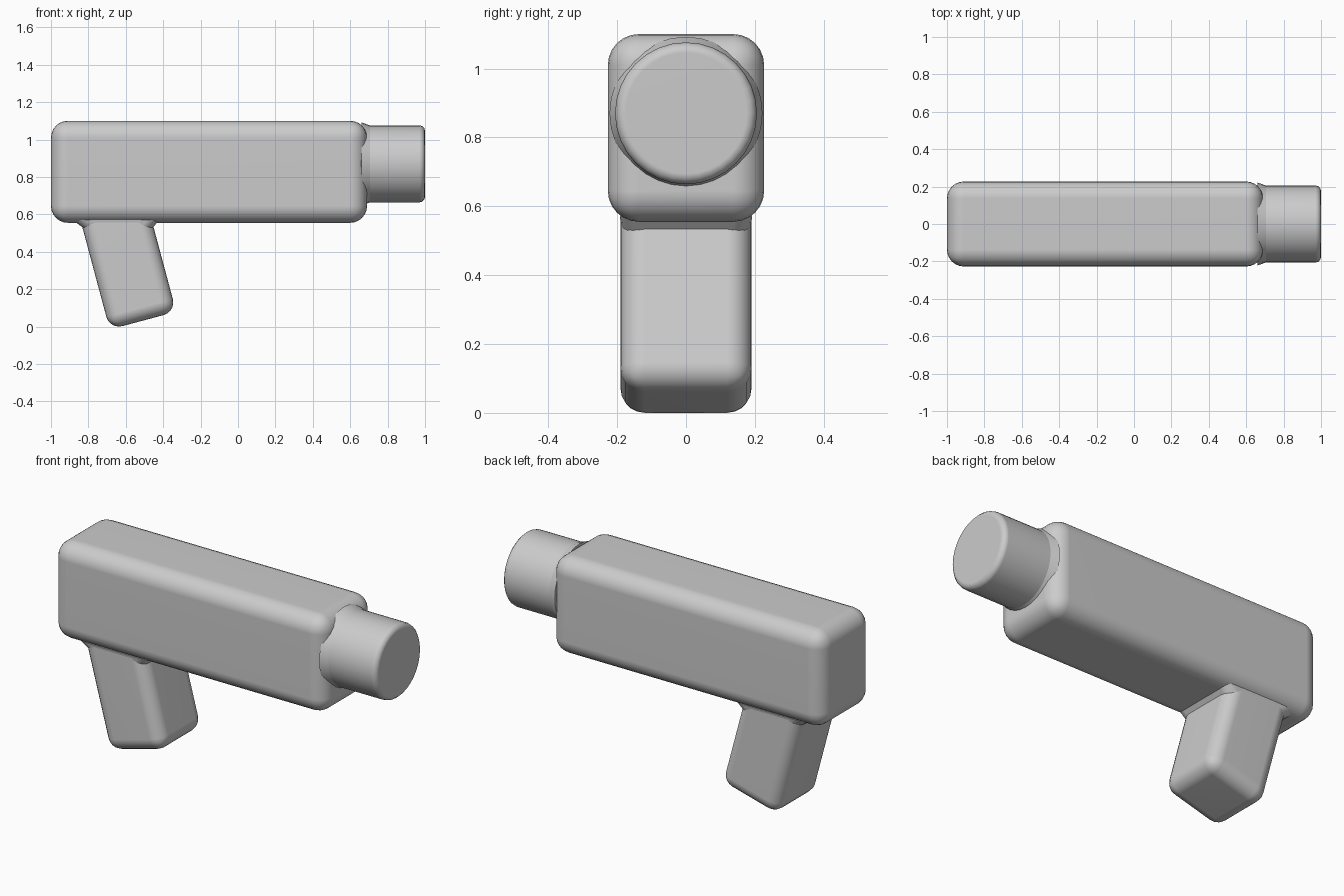
import bpy, bmesh, math
from mathutils import Matrix, Vector

cube = bpy.data.objects.get("Cube")
if cube:
    bpy.data.objects.remove(cube, do_unlink=True)

grey = bpy.data.materials.new("light grey")
grey.use_nodes = True
colour = (0.6, 0.6, 0.6, 1)
grey.diffuse_color = colour
grey.node_tree.nodes["Principled BSDF"].inputs["Base Color"].default_value = colour


def finish(name, bm, matrix=Matrix()):
    """Turn a bmesh into a smooth shaded object."""
    bmesh.ops.recalc_face_normals(bm, faces=bm.faces)
    mesh = bpy.data.meshes.new(name)
    bm.to_mesh(mesh)
    bm.free()
    mesh.transform(matrix)
    mesh.materials.append(grey)
    obj = bpy.data.objects.new(name, mesh)
    bpy.context.collection.objects.link(obj)
    bpy.ops.object.select_all(action='DESELECT')
    obj.select_set(True)
    bpy.context.view_layer.objects.active = obj
    bpy.ops.object.shade_smooth_by_angle(angle=math.radians(35))
    normals = obj.modifiers.new("face normals", 'WEIGHTED_NORMAL')
    normals.keep_sharp = True
    return obj


def box(low, high):
    low, high = Vector(low), Vector(high)
    bm = bmesh.new()
    bmesh.ops.create_cube(bm, size=1)
    bmesh.ops.scale(bm, vec=high - low, verts=bm.verts)
    bmesh.ops.translate(bm, vec=(low + high) / 2, verts=bm.verts)
    return bm


def round_edges(bm, radius, segments, edges=None):
    bmesh.ops.bevel(bm, geom=edges or bm.edges[:], offset=radius,
                    segments=segments, profile=0.5, affect='EDGES')


def along_x(x, z):
    return Matrix.Translation((x, 0, z)) @ Matrix.Rotation(math.pi / 2, 4, 'Y')


# Long rounded body
bm = box((-1, -0.227, 0.555), (0.69, 0.227, 1.1))
round_edges(bm, 0.09, 6)
finish("body", bm)

# Slanted grip, modelled upright from the middle of its base
bm = box((-0.184, -0.19, 0), (0.184, 0.19, 0.74))
round_edges(bm, 0.07, 5)
finish("grip", bm, Matrix.Translation((-0.508, 0, 0.032))
       @ Matrix.Rotation(math.radians(-15), 4, 'Y'))

# Flared joint between grip and body
bm = box((-0.83, -0.185, 0.53), (-0.455, 0.185, 0.57))
for v in bm.verts:
    if v.co.z > 0.55:
        v.co.x += -0.055 if v.co.x < -0.6 else 0.035
        v.co.y *= 1.04
uprights = [e for e in bm.edges if abs(e.verts[0].co.z - e.verts[1].co.z) > 0.02]
round_edges(bm, 0.05, 4, uprights)
finish("grip_joint", bm)

# Round barrel with a softened front rim
bm = bmesh.new()
bmesh.ops.create_cone(bm, cap_ends=True, segments=32, radius1=0.206, radius2=0.206, depth=0.5)
rim = [e for e in bm.edges if all(v.co.z > 0 for v in e.verts)]
round_edges(bm, 0.03, 3, rim)
finish("barrel", bm, along_x(0.75, 0.87))

# Narrow collar blending barrel into body
bm = bmesh.new()
bmesh.ops.create_cone(bm, cap_ends=True, segments=32, radius1=0.222, radius2=0.206, depth=0.045)
finish("barrel_collar", bm, along_x(0.682, 0.87))
